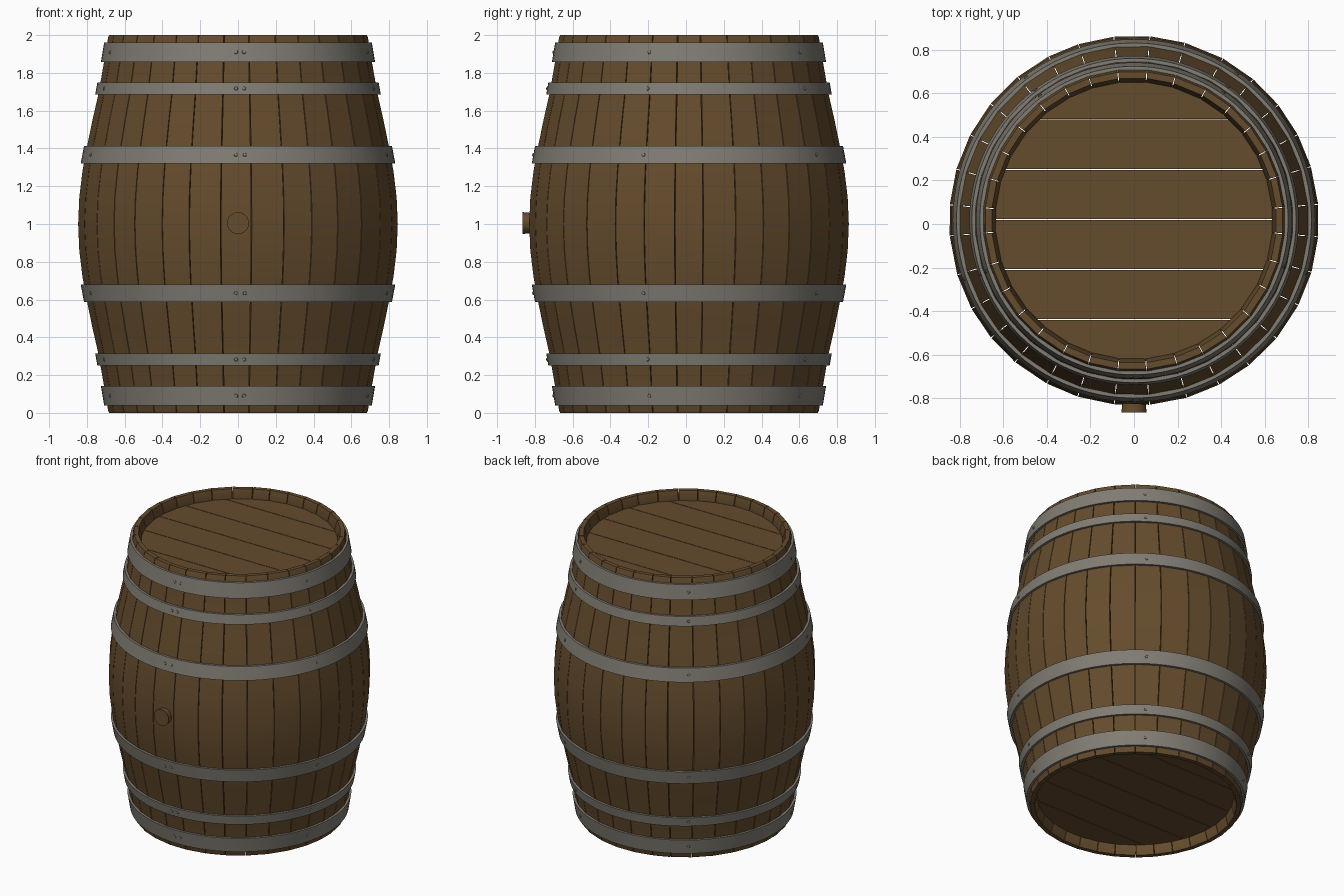
import bpy, bmesh, math, random
from mathutils import Matrix, Vector

if "Cube" in bpy.data.objects:
    bpy.data.objects.remove(bpy.data.objects["Cube"])

random.seed(4)
CY = 0.016          # barrel axis in y
STAVES = 32
GAP = 0.004
# outer radius from the bottom rim to the belly
HALF = [(0, .685), (.012, .69), (.15, .713), (.31, .741), (.45, .773),
        (.6, .804), (.72, .826), (.86, .843), (1, .849)]
OUTER = HALF + [(2 - z, r) for z, r in reversed(HALF[:-1])]


def radius(z):
    for (z0, r0), (z1, r1) in zip(OUTER, OUTER[1:]):
        if z <= z1:
            return r0 + (r1 - r0) * (z - z0) / (z1 - z0)
    return OUTER[-1][1]


def material(name, color, rough):
    m = bpy.data.materials.new(name)
    m.use_nodes = True
    m.diffuse_color = color
    bsdf = m.node_tree.nodes["Principled BSDF"]
    bsdf.inputs["Base Color"].default_value = color
    bsdf.inputs["Roughness"].default_value = rough
    return m


wood = material("oak_wood", (.13, .072, .026, 1), .8)
iron = material("hoop_iron", (.22, .205, .175, 1), .6)


def finish(bm, name, mat):
    bmesh.ops.recalc_face_normals(bm, faces=bm.faces)
    mesh = bpy.data.meshes.new(name)
    bm.to_mesh(mesh)
    bm.free()
    mesh.materials.append(mat)
    ob = bpy.data.objects.new(name, mesh)
    ob.location.y = CY
    bpy.context.collection.objects.link(ob)
    bpy.ops.object.select_all(action='DESELECT')
    ob.select_set(True)
    bpy.context.view_layer.objects.active = ob
    bpy.ops.object.shade_smooth_by_angle(angle=math.radians(30))
    return ob


def bridge(bm, a, b):
    n = len(a)
    for i in range(n):
        j = (i + 1) % n
        bm.faces.new((a[i], a[j], b[j], b[i]))


# staves: one closed plank per angle slice, with a narrow gap between
inner = [(0, .655), (.065, .637)] + [(z, r - .055) for z, r in HALF[2:]]
inner += [(2 - z, r) for z, r in reversed(inner[:-1])]
step = math.tau / STAVES
edges = [-math.pi / 2 + (i - .5) * step + random.uniform(-.018, .018) for i in range(STAVES)]
edges.append(edges[0] + math.tau)
bm = bmesh.new()
for a0, a1 in zip(edges, edges[1:]):
    sides = []
    for a, s in ((a0, 1), (a1, -1)):
        rad = Vector((math.cos(a), math.sin(a), 0))
        shift = Vector((-rad.y, rad.x, 0)) * s * GAP / 2
        rows = [[bm.verts.new(rad * r + shift + Vector((0, 0, z))) for z, r in prof]
                for prof in (OUTER, inner)]
        sides.append(rows)
    (o0, i0), (o1, i1) = sides
    for p, q in ((o0, o1), (i0, i1)):
        for k in range(len(p) - 1):
            bm.faces.new((p[k], p[k + 1], q[k + 1], q[k]))
    for o, i in sides:
        bm.faces.new(o + i[::-1])
    for k in (0, -1):
        bm.faces.new((o0[k], o1[k], i1[k], i0[k]))
finish(bm, "staves", wood)

# heads: parallel boards cut to a circle
HEAD_R, BOARD, THICK = .648, .23, .04


def head(name, z):
    bm = bmesh.new()
    for k in range(-3, 3):
        y0 = max(k * BOARD + GAP / 2 + .005, -HEAD_R + .001)
        y1 = min((k + 1) * BOARD - GAP / 2 + .005, HEAD_R - .001)
        t0, t1 = math.asin(y0 / HEAD_R), math.asin(y1 / HEAD_R)
        arc = [t0 + (t1 - t0) * i / 8 for i in range(9)]
        right = [(HEAD_R * math.cos(t), HEAD_R * math.sin(t)) for t in arc]
        outline = right + [(-x, y) for x, y in reversed(right)]
        low, high = [[bm.verts.new((x, y, h)) for x, y in outline] for h in (z, z + THICK)]
        bridge(bm, low, high)
        bm.faces.new(low)
        bm.faces.new(high)
    finish(bm, name, wood)


head("bottom_head", .065)
head("top_head", 1.935 - THICK)


# hoops: tapered bands that follow the stave slope, with rivets
def hoop(name, z0, z1):
    bm = bmesh.new()
    section = [(z0, .014), (z1, .014), (z1, -.012), (z0, -.012)]
    n = 96
    rings = []
    for i in range(n):
        a = math.tau * i / n
        rings.append([bm.verts.new((math.cos(a) * (radius(z) + d),
                                    math.sin(a) * (radius(z) + d), z)) for z, d in section])
    for i in range(n):
        bridge(bm, rings[i], rings[(i + 1) % n])
    finish(bm, name, iron)

    bm = bmesh.new()
    zc = (z0 + z1) / 2
    r = radius(zc) + .014
    tilt = math.atan2(radius(z0) - radius(z1), z1 - z0)
    for deg in [-90.8, -87.5] + [-89 + 72 * k for k in range(1, 5)]:
        place = (Matrix.Rotation(math.radians(deg), 4, 'Z') @ Matrix.Translation((r, 0, zc))
                 @ Matrix.Rotation(math.pi / 2 - tilt, 4, 'Y') @ Matrix.Diagonal((1, 1, .6, 1)))
        bmesh.ops.create_uvsphere(bm, u_segments=12, v_segments=6, radius=.01, matrix=place)
    finish(bm, name + "_rivets", iron)


for label, z0, z1 in (("end", .038, .142), ("quarter", .25, .315), ("bilge", .587, .68)):
    hoop("lower_" + label + "_hoop", z0, z1)
    hoop("upper_" + label + "_hoop", 2 - z1, 2 - z0)

# bung plug on the front
bm = bmesh.new()
bmesh.ops.create_cone(bm, cap_ends=True, segments=32, radius1=.05, radius2=.058, depth=.08,
                      matrix=Matrix.Translation((0, -.842, 1.005))
                      @ Matrix.Rotation(math.pi / 2, 4, 'X'))
finish(bm, "bung", wood)
